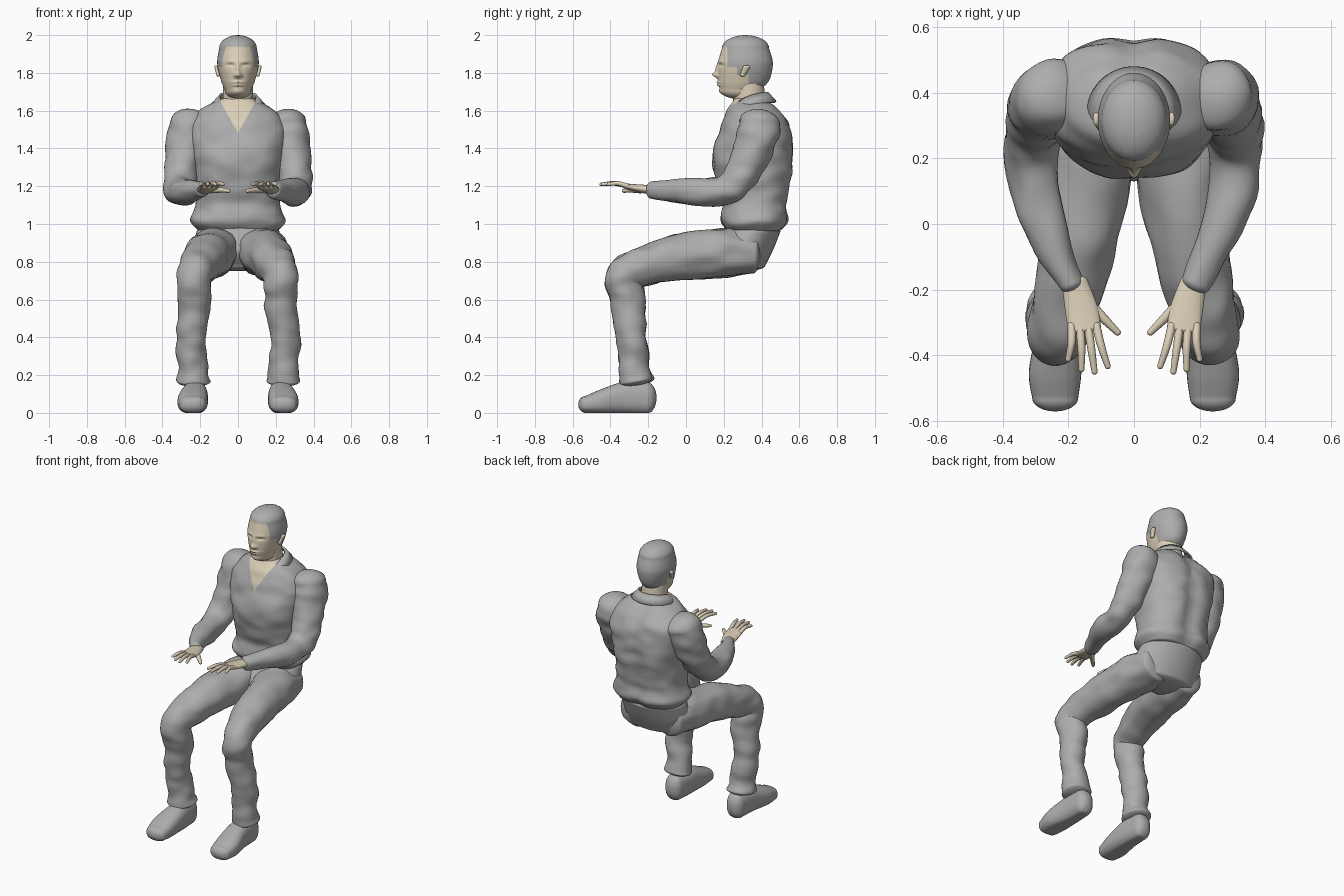
import bpy, bmesh, math
from mathutils import Vector, noise

if "Cube" in bpy.data.objects:
    bpy.data.objects.remove(bpy.data.objects["Cube"])


def material(name, red, green, blue):
    mat = bpy.data.materials.new(name)
    mat.use_nodes = True
    colour = (red, green, blue, 1)
    mat.diffuse_color = colour
    mat.node_tree.nodes["Principled BSDF"].inputs["Base Color"].default_value = colour
    return mat


GREY = material("cloth_grey", .42, .42, .42)
SKIN = material("skin_beige", .72, .63, .48)
UP = Vector((0, 0, 1))
FORWARD = Vector((0, -1, 0))


def joint(x, y, z, wide, deep=None):
    """One cross-section of a limb; round unless a depth is given."""
    return (x, y, z, wide, deep or wide)


def level(z, front, back, half):
    """One horizontal cross-section of the trunk or head."""
    return (0, (front + back) / 2, z, half, (back - front) / 2)


def blend(a, b, c, d, t):
    """Catmull-Rom interpolation between b and c."""
    slope_in, slope_out = (c - a) / 2, (d - b) / 2
    bend = 3 * (c - b) - 2 * slope_in - slope_out
    twist = 2 * (b - c) + slope_in + slope_out
    return b + t * (slope_in + t * (bend + t * twist))


def spline(rows, steps):
    padded = [rows[0], *rows, rows[-1]]
    out = []
    for group in zip(padded, padded[1:], padded[2:], padded[3:]):
        for step in range(steps):
            out.append([blend(*values, step / steps) for values in zip(*group)])
    return out + [list(rows[-1])]


def finish(name, bm, mats):
    bmesh.ops.recalc_face_normals(bm, faces=bm.faces)
    mesh = bpy.data.meshes.new(name)
    bm.to_mesh(mesh)
    bm.free()
    for mat in mats:
        mesh.materials.append(mat)
    mesh.polygons.foreach_set("use_smooth", [True] * len(mesh.polygons))
    obj = bpy.data.objects.new(name, mesh)
    bpy.context.collection.objects.link(obj)
    return obj


def dome(ring, direction, reach):
    """Shrinking sections that round off the end of a loft."""
    centre, wide, deep = Vector(ring[0]), ring[2], ring[3]
    for k in range(1, 9):
        angle = math.radians(11 * k)
        offset = direction * math.sin(angle) * reach * min(wide, deep)
        yield (centre + offset, ring[1], wide * math.cos(angle), deep * math.cos(angle))


def loft(name, rows, mats, side=1, axis=None, power=2, segments=32, steps=8,
         reach=.5, wrinkle=0, shape=None, cuts=(), paint=None):
    """Skin cross-sections along a smooth path, with rounded ends."""
    path = spline(rows, steps)
    centres = [Vector(row[:3]) for row in path]
    rings = []
    for i, row in enumerate(path):
        before, after = centres[max(i - 1, 0)], centres[min(i + 1, len(path) - 1)]
        rings.append((centres[i], axis or (after - before).normalized(), row[3], row[4]))
    start = list(dome(rings[0], -rings[0][1], reach))
    rings = start[::-1] + rings + list(dome(rings[-1], rings[-1][1], reach))

    bm = bmesh.new()
    loops = []
    for centre, along, wide, deep in rings:
        across = (Vector((1, 0, 0)) - along * along.x).normalized()
        other = along.cross(across)
        loop = []
        for k in range(segments):
            angle = math.tau * k / segments
            c, s = math.cos(angle), math.sin(angle)
            spoke = across * math.copysign(abs(c) ** (2 / power), c) * wide
            spoke += other * math.copysign(abs(s) ** (2 / power), s) * deep
            point = centre + spoke
            if wrinkle:
                sample = Vector((point.x * side, point.y, point.z * 2)) * 8
                point += spoke.normalized() * wrinkle * noise.noise(sample)
            if shape:
                shape(point)
            point.x *= side
            loop.append(bm.verts.new(point))
        loops.append(loop)
    for lower, upper in zip(loops, loops[1:]):
        for k in range(segments):
            bm.faces.new((lower[k - 1], lower[k], upper[k], upper[k - 1]))
    bm.faces.new(loops[0])
    bm.faces.new(loops[-1])

    # Colour borders are cut along planes before painting
    for point, normal in cuts:
        geometry = bm.verts[:] + bm.edges[:] + bm.faces[:]
        bmesh.ops.bisect_plane(bm, geom=geometry, plane_co=point, plane_no=normal)
    if paint:
        for face in bm.faces:
            face.material_index = int(paint(face.calc_center_median()))
    return finish(name, bm, mats)


def bump(point, x, z, wide, high, out):
    """Push the face forward around a mirrored spot."""
    if point.y < .27:
        spread = ((abs(point.x) - x) / wide) ** 2 + ((point.z - z) / high) ** 2
        point.y -= out * math.exp(-spread) * min(1, (.27 - point.y) * 20)


def face_features(point):
    bump(point, x=.04, z=1.86, wide=.03, high=.01, out=.004)  # brow
    bump(point, x=.04, z=1.84, wide=.02, high=.01, out=-.012)  # eye socket
    bump(point, x=.04, z=1.835, wide=.01, high=.006, out=.006)  # eye
    bump(point, x=0, z=1.82, wide=.01, high=.03, out=.012)  # nose bridge
    bump(point, x=0, z=1.79, wide=.015, high=.015, out=.025)  # nose tip
    bump(point, x=.015, z=1.785, wide=.01, high=.01, out=.008)  # nostril
    bump(point, x=0, z=1.75, wide=.03, high=.006, out=.01)  # upper lip
    bump(point, x=0, z=1.735, wide=.025, high=.006, out=.009)  # lower lip
    bump(point, x=0, z=1.7, wide=.03, high=.015, out=.007)  # chin


def spine_hollow(point):
    if point.y > .4:
        point.y -= .02 * math.exp(-(point.x * 20) ** 2)


def flat_sole(point):
    point.z = max(point.z, 0)


# Shirt body, with skin showing in the open V neck
v_bottom, v_slope = 1.48, .55
loft("shirt_body", [
    level(z=.97, front=.21, back=.51, half=.22),
    level(z=1.02, front=.18, back=.54, half=.25),
    level(z=1.12, front=.19, back=.54, half=.22),
    level(z=1.32, front=.14, back=.57, half=.24),
    level(z=1.5, front=.18, back=.56, half=.26),
    level(z=1.6, front=.22, back=.5, half=.2),
    level(z=1.66, front=.25, back=.43, half=.09),
], [GREY, SKIN], axis=UP, power=2.5, segments=64, reach=.1, wrinkle=.012, shape=spine_hollow,
    cuts=[((0, 0, v_bottom), (side, 0, -v_slope)) for side in (1, -1)],
    paint=lambda c: c.y < .32 and abs(c.x) < (c.z - v_bottom) * v_slope)

# Trouser seat
loft("trouser_seat", [
    level(z=.78, front=.18, back=.42, half=.2),
    level(z=.86, front=.13, back=.46, half=.23),
    level(z=.96, front=.19, back=.5, half=.22),
], [GREY], axis=UP, segments=48, reach=.25)

# Neck
loft("neck", [joint(x=0, y=.34, z=1.6, wide=.08, deep=.09),
              joint(x=0, y=.33, z=1.75, wide=.08)], [SKIN], axis=UP)

# Head: hair covers everything behind and above each step of the hairline
hairline = [(0, 1.94), (.22, 1.83), (.27, 1.79), (.33, 1.72)]
loft("head", [
    level(z=1.71, front=.18, back=.39, half=.07),
    level(z=1.76, front=.17, back=.44, half=.09),
    level(z=1.85, front=.17, back=.46, half=.11),
    level(z=1.93, front=.19, back=.44, half=.1),
], [SKIN, GREY], axis=UP, segments=112, steps=20, reach=.7, shape=face_features,
    cuts=[((0, y, z), normal) for y, z in hairline for normal in (FORWARD, UP)],
    paint=lambda c: any(c.y > y and c.z > z for y, z in hairline))

# Folded collar: a band round the neck that drops to the V in front
bm = bmesh.new()
band = []
for k in range(-30, 31):
    t = k / 30
    angle, drop = math.pi * t * .97, t ** 4
    flare = .045 * (1 - t ** 6)
    outward = Vector((math.sin(angle), math.cos(angle), 0))
    top = outward * .1 + Vector((0, .335 - drop * .045, 1.7 - .04 * t * t - .15 * drop))
    bottom = top + outward * flare - UP * .05 * (1 - drop * .7)
    band.append((bm.verts.new(top), bm.verts.new(bottom)))
for (a, b), (c, d) in zip(band, band[1:]):
    bm.faces.new((a, b, d, c))
collar = finish("shirt_collar", bm, [GREY])
fold = collar.modifiers.new("thickness", "SOLIDIFY")
fold.thickness = .012

for side, tag in ((1, "left_"), (-1, "right_")):
    # Sleeve from shoulder to cuff
    loft(tag + "sleeve", [
        joint(x=.25, y=.39, z=1.53, wide=.11),
        joint(x=.27, y=.37, z=1.44, wide=.11),
        joint(x=.3, y=.3, z=1.27, wide=.09),
        joint(x=.31, y=.2, z=1.18, wide=.08),
        joint(x=.28, y=.02, z=1.17, wide=.07),
        joint(x=.19, y=-.18, z=1.18, wide=.04),
    ], [GREY], side, reach=.7, wrinkle=.014)

    # Trouser leg from hip over the knee to the gathered hem
    loft(tag + "trouser_leg", [
        joint(x=.12, y=.36, z=.85, wide=.11),
        joint(x=.13, y=.2, z=.85, wide=.13),
        joint(x=.17, y=-.05, z=.82, wide=.12),
        joint(x=.21, y=-.25, z=.77, wide=.1),
        joint(x=.23, y=-.33, z=.71, wide=.09, deep=.1),
        joint(x=.23, y=-.31, z=.6, wide=.09),
        joint(x=.25, y=-.29, z=.38, wide=.08),
        joint(x=.24, y=-.27, z=.23, wide=.08),
        joint(x=.24, y=-.26, z=.17, wide=.09),
    ], [GREY], side, reach=.3, wrinkle=.014)

    # Shoe with a flat sole
    loft(tag + "shoe", [
        joint(x=.23, y=-.21, z=.08, wide=.06, deep=.085),
        joint(x=.23, y=-.33, z=.08, wide=.07, deep=.085),
        joint(x=.24, y=-.45, z=.06, wide=.08, deep=.065),
        joint(x=.24, y=-.53, z=.045, wide=.07, deep=.045),
    ], [GREY], side, axis=FORWARD, power=2.5, reach=.9, shape=flat_sole)

    # Hand: palm, four spread fingers and a thumb
    loft(tag + "palm", [
        joint(x=.18, y=-.18, z=1.18, wide=.04, deep=.025),
        joint(x=.16, y=-.26, z=1.19, wide=.05, deep=.02),
        joint(x=.15, y=-.32, z=1.2, wide=.05, deep=.015),
    ], [SKIN], side, reach=.8)
    for i, label in enumerate(("index", "middle", "ring", "little")):
        tip_y = -.45 + .012 * (i - 1.2) ** 2
        loft(tag + label + "_finger", [
            joint(x=.115 + .025 * i, y=-.31, z=1.2, wide=.013),
            joint(x=.1 + .03 * i, y=(tip_y - .31) / 2, z=1.215, wide=.012),
            joint(x=.08 + .04 * i, y=tip_y, z=1.21, wide=.009),
        ], [SKIN], side, segments=12, reach=1)
    loft(tag + "thumb", [
        joint(x=.14, y=-.24, z=1.18, wide=.018),
        joint(x=.09, y=-.29, z=1.18, wide=.014),
        joint(x=.05, y=-.33, z=1.175, wide=.01),
    ], [SKIN], side, segments=12, reach=1)

    # Ear
    loft(tag + "ear", [joint(x=.105, y=.3, z=1.79, wide=.01, deep=.015),
                       joint(x=.115, y=.32, z=1.83, wide=.01, deep=.02)],
         [SKIN], side, axis=UP, segments=20, reach=1)
